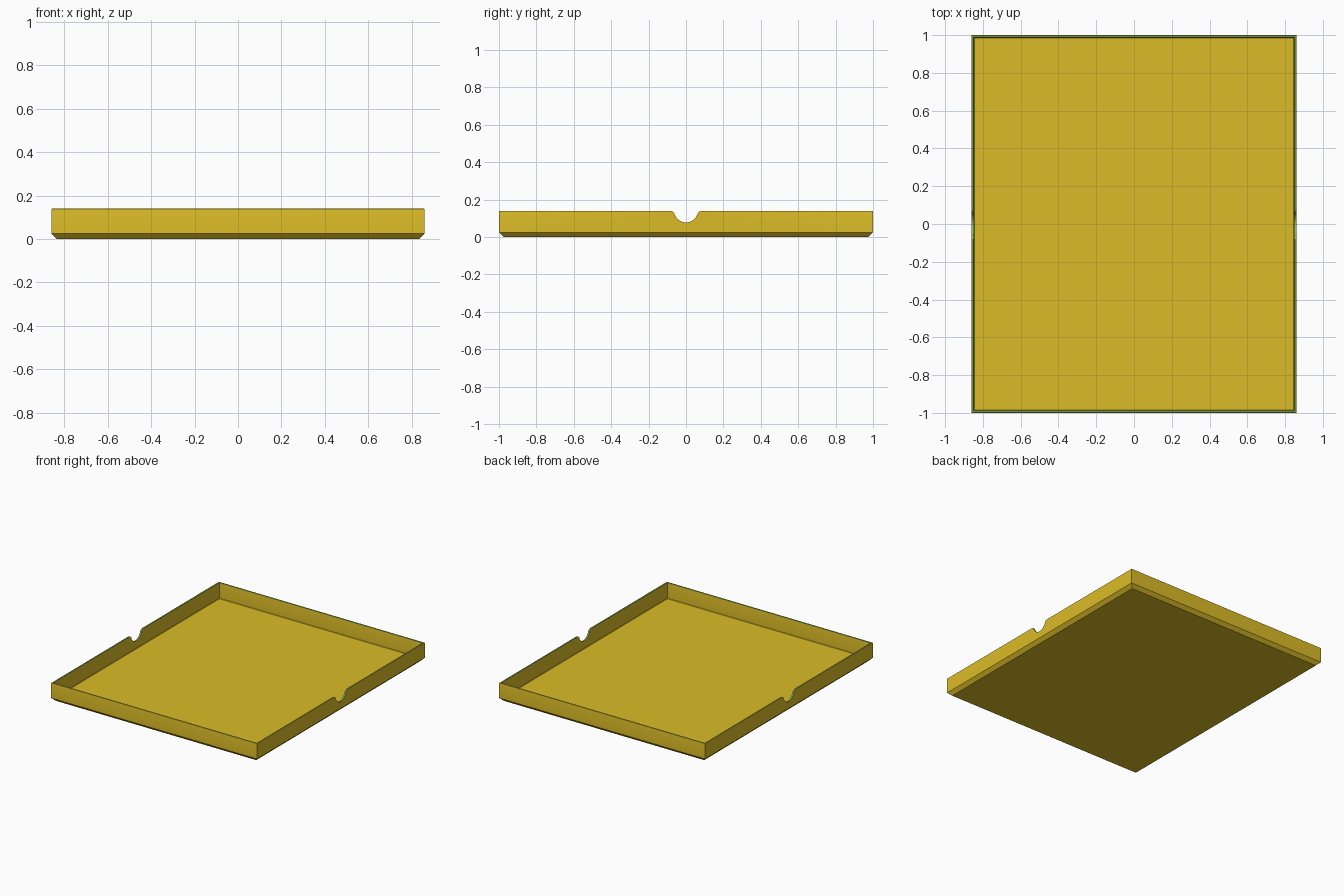
import bpy, bmesh
from math import sin, cos, radians

cube = bpy.data.objects.get("Cube")
if cube:
    bpy.data.objects.remove(cube, do_unlink=True)


def material(name, color):
    mat = bpy.data.materials.new(name)
    mat.use_nodes = True
    mat.diffuse_color = color
    mat.node_tree.nodes["Principled BSDF"].inputs["Base Color"].default_value = color
    return mat


MATERIALS = [material("mustard gold", (0.71, 0.50, 0.02, 1)),
             material("rim green", (0.27, 0.48, 0.09, 1))]


def make_object(name, bm):
    bmesh.ops.recalc_face_normals(bm, faces=bm.faces)
    mesh = bpy.data.meshes.new(name)
    bm.to_mesh(mesh)
    bm.free()
    obj = bpy.data.objects.new(name, mesh)
    for mat in MATERIALS:
        mesh.materials.append(mat)
    bpy.context.collection.objects.link(obj)
    return obj


def arc(cx, cz, radius, start, end, steps):
    angles = [radians(start + (end - start) * i / steps) for i in range(steps + 1)]
    return [(cx + radius * cos(t), cz + radius * sin(t)) for t in angles]


HALF_X, HALF_Y, HEIGHT = 0.86, 1.0, 0.14
WALL, FLOOR, CHAMFER, INNER_CHAMFER, ROUND = 0.012, 0.02, 0.025, 0.003, 0.003

# Tray shell: rectangular rings given as (inset, height), outside to inside
rings = [(CHAMFER, 0), (0, CHAMFER)]
rings += arc(ROUND, HEIGHT - ROUND, ROUND, 180, 90, 4)
rings += arc(WALL - ROUND, HEIGHT - ROUND, ROUND, 90, 0, 4)
rings += [(WALL, FLOOR + INNER_CHAMFER), (WALL + INNER_CHAMFER, FLOOR)]
corners = [(-1, -1), (1, -1), (1, 1), (-1, 1)]
bm = bmesh.new()
loops = [[bm.verts.new((sx * (HALF_X - d), sy * (HALF_Y - d), z))
          for sx, sy in corners] for d, z in rings]
for (a, b), (ring_a, ring_b) in zip(zip(loops, loops[1:]), zip(rings, rings[1:])):
    # The top of the wall and its inner rounding are green
    on_rim = ring_a[0] > ROUND - 1e-5 and min(ring_a[1], ring_b[1]) > HEIGHT - ROUND - 1e-5
    for i in range(4):
        j = (i + 1) % 4
        bm.faces.new((a[i], a[j], b[j], b[i])).material_index = int(on_rim)
bm.faces.new(loops[0])
bm.faces.new(loops[-1])
tray = make_object("tray", bm)

# Finger notch cutter: round bottom flowing into filleted top corners
half = arc(0, 0.1423, 0.0643, -90, -18, 12) + arc(0.085, 0.115, 0.025, 161, 92, 8)
half.append((half[-1][0], 0.25))
outline = half + [(-y, z) for y, z in reversed(half[1:])]
bm = bmesh.new()
profile = bm.faces.new([bm.verts.new((-1, y, z)) for y, z in outline])
extruded = bmesh.ops.extrude_face_region(bm, geom=[profile])["geom"]
bmesh.ops.translate(bm, vec=(2, 0, 0),
                    verts=[v for v in extruded if isinstance(v, bmesh.types.BMVert)])
for face in bm.faces:
    face.material_index = 1
cutter = make_object("notch_cutter", bm)
cutter.hide_render = True

# Cut both side walls, then drop the cutter
cut = tray.modifiers.new("finger notches", "BOOLEAN")
cut.operation = "DIFFERENCE"
cut.solver = "EXACT"
cut.object = cutter
bpy.ops.object.select_all(action="DESELECT")
tray.select_set(True)
bpy.context.view_layer.objects.active = tray
bpy.ops.object.modifier_apply(modifier=cut.name)
bpy.data.objects.remove(cutter, do_unlink=True)
bpy.ops.object.shade_smooth_by_angle(angle=radians(30))
